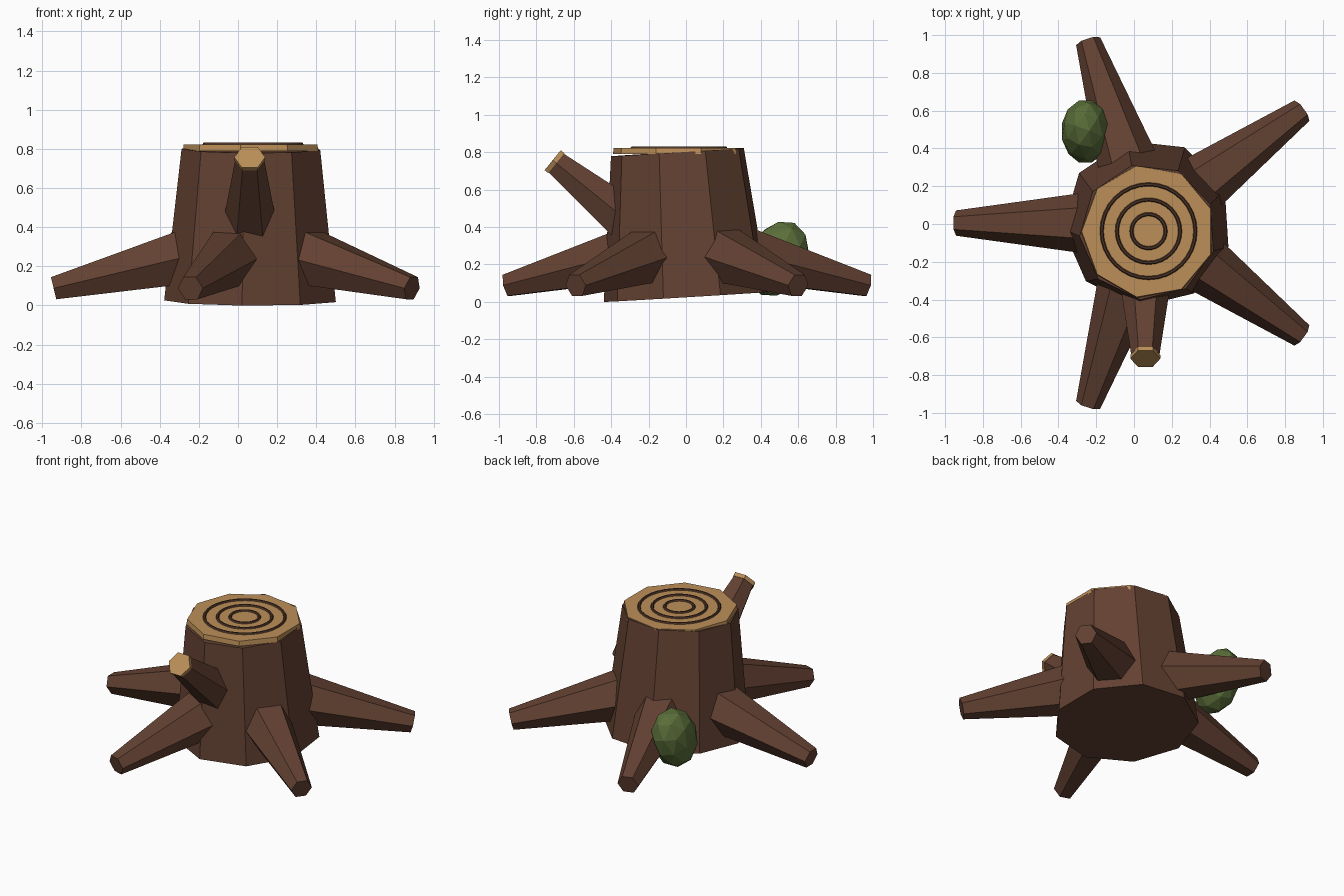
import bpy, bmesh, math
from mathutils import Vector, Matrix

if "Cube" in bpy.data.objects:
    bpy.data.objects.remove(bpy.data.objects["Cube"])


def material(name, rgb):
    m = bpy.data.materials.new(name)
    m.diffuse_color = (*rgb, 1)
    m.use_nodes = True
    m.node_tree.nodes["Principled BSDF"].inputs["Base Color"].default_value = m.diffuse_color
    return m


BARK = material("bark brown", (0.125, 0.053, 0.032))
WOOD = material("cut wood tan", (0.50, 0.275, 0.098))
RING = material("ring dark brown", (0.075, 0.035, 0.02))
MOSS = material("moss green", (0.105, 0.16, 0.042))


def make_object(name, bm, mat):
    bmesh.ops.recalc_face_normals(bm, faces=bm.faces)
    me = bpy.data.meshes.new(name)
    bm.to_mesh(me)
    bm.free()
    me.materials.append(mat)
    ob = bpy.data.objects.new(name, me)
    bpy.context.collection.objects.link(ob)
    return ob


def frustum(name, p0, p1, r0, r1, sides, mat):
    """Tapered prism from p0 to p1 with one corner pointing sideways."""
    p0, p1 = Vector(p0), Vector(p1)
    d = (p1 - p0).normalized()
    u = d.cross(Vector((0, 0, 1)))
    u = u.normalized() if u.length > 1e-4 else Vector((-1, 0, 0))
    v = u.cross(d)
    bm = bmesh.new()
    rings = []
    for p, r in ((p0, r0), (p1, r1)):
        rings.append([bm.verts.new(p + r * (math.cos(a) * u + math.sin(a) * v))
                      for a in (math.tau * i / sides for i in range(sides))])
    for i in range(sides):
        j = (i + 1) % sides
        bm.faces.new((rings[0][i], rings[0][j], rings[1][j], rings[1][i]))
    for ring in rings:
        bm.faces.new(ring)
    return make_object(name, bm, mat)


def ring(name, centre, radius, half, segments, mat):
    """Growth ring with a diamond cross-section."""
    bm = bmesh.new()
    loops = []
    for i in range(segments):
        a = math.tau * i / segments
        out = Vector((math.cos(a), math.sin(a), 0))
        loops.append([bm.verts.new(Vector(centre) + out * (radius + half * math.cos(b))
                                   + Vector((0, 0, half * math.sin(b))))
                      for b in (math.tau * k / 6 for k in range(6))])
    for i in range(segments):
        n = (i + 1) % segments
        for k in range(6):
            m = (k + 1) % 6
            bm.faces.new((loops[i][k], loops[n][k], loops[n][m], loops[i][m]))
    return make_object(name, bm, mat)


# Leaning nine-sided trunk and its flat sawn top
frustum("trunk", (0.07, 0.005, 0.026), (0.073, -0.042, 0.80), 0.448, 0.362, 9, BARK)
frustum("sawn_top", (0.075, -0.04, 0.79), (0.075, -0.04, 0.823), 0.356, 0.352, 9, WOOD)

# Growth rings
for i, r in enumerate((0.09, 0.167, 0.248)):
    ring(f"growth_ring_{i + 1}", (0.077, -0.038, 0.823), r, 0.01, 32, RING)

# Five roots spread evenly around the trunk
for i in range(5):
    a = math.radians(36 + 72 * i)
    out = Vector((math.cos(a), math.sin(a), 0))
    base = Vector((0.07, 0.005, 0)) + out * 0.28 + Vector((0, 0, 0.262))
    tip = Vector((0.07, 0.005, 0)) + out * 1.012 + Vector((0, 0, 0.088))
    frustum(f"root_{i + 1}", base, tip, 0.168, 0.067, 6, BARK)

# Sawn-off branch with a pale cut end
tip = Vector((0.06, -0.713, 0.757))
d = Vector((0, -math.cos(math.radians(39)), math.sin(math.radians(39))))
frustum("branch", tip - d * 0.56, tip - d * 0.02, 0.14, 0.074, 6, BARK)
frustum("branch_cut_end", tip - d * 0.025, tip, 0.079, 0.079, 6, WOOD)

# Faceted moss clump on the back root
bm = bmesh.new()
bmesh.ops.create_icosphere(bm, subdivisions=2, radius=1, matrix=(
    Matrix.Translation((-0.257, 0.49, 0.23))
    @ Matrix.Rotation(math.radians(-25), 4, 'X')
    @ Matrix.Diagonal((0.13, 0.16, 0.212, 1))))
make_object("moss_clump", bm, MOSS)
